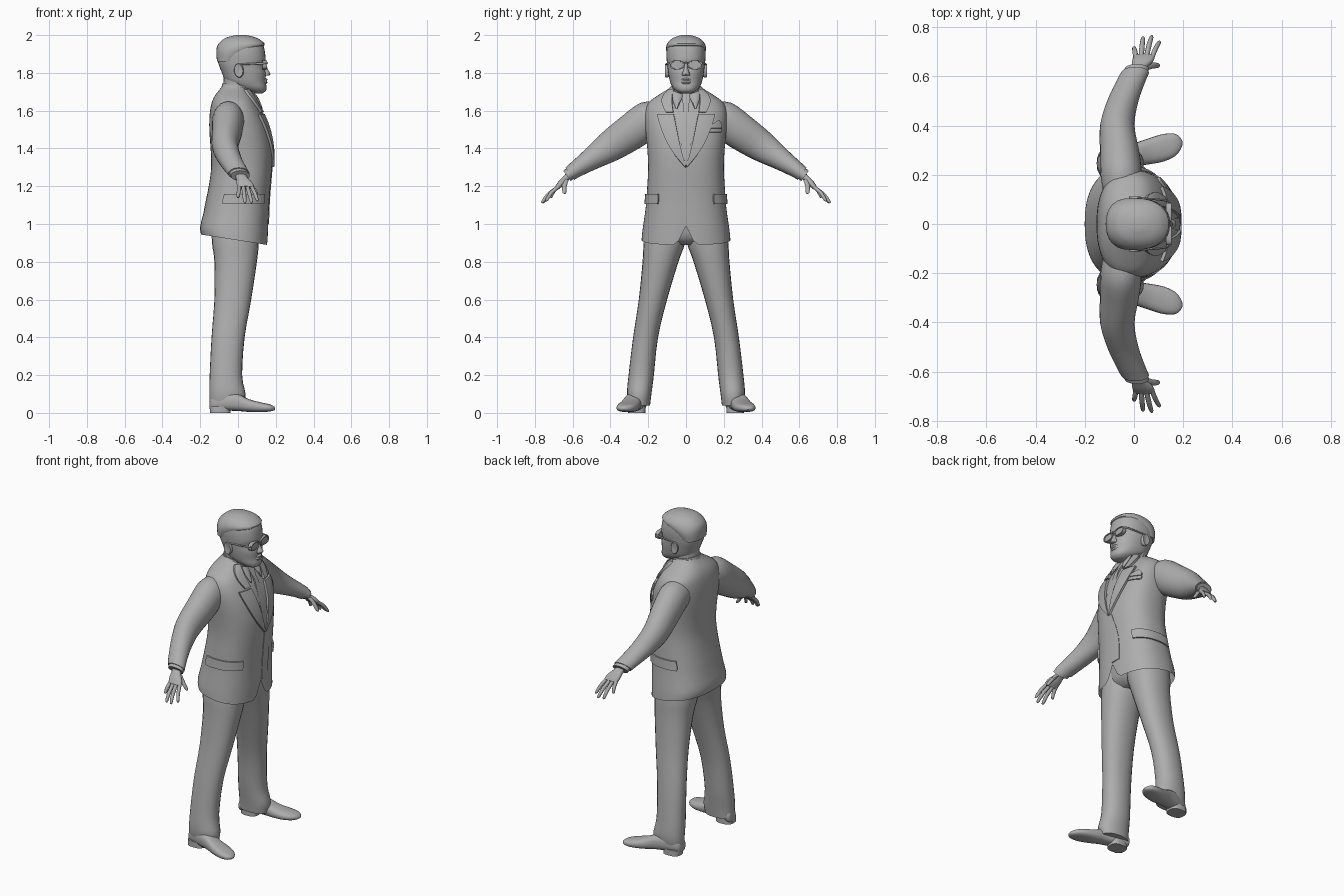
import bpy, math
from mathutils import Vector as V

gray = bpy.data.materials.new("plain gray")
gray.diffuse_color = (0.42, 0.42, 0.42, 1)


def sgnpow(a, p):
    return math.copysign(abs(a) ** p, a)


def finish(name, verts, faces, mirror, angle=45):
    me = bpy.data.meshes.new(name)
    me.from_pydata(verts, [], faces)
    me.materials.append(gray)
    ob = bpy.data.objects.new(name, me)
    bpy.context.collection.objects.link(ob)
    bpy.ops.object.select_all(action='DESELECT')
    ob.select_set(True)
    bpy.context.view_layer.objects.active = ob
    bpy.ops.object.mode_set(mode='EDIT')
    bpy.ops.mesh.select_all(action='SELECT')
    bpy.ops.mesh.normals_make_consistent(inside=False)
    bpy.ops.object.mode_set(mode='OBJECT')
    bpy.ops.object.shade_smooth_by_angle(angle=math.radians(angle))
    if mirror:
        ob.modifiers.new("Mirror", 'MIRROR').use_axis = (False, True, False)
    return ob


def spline(rows, sub):
    """Smooth interpolation between rows of numbers."""
    out = []
    for i in range(len(rows) - 1):
        a, b = rows[max(i - 1, 0)], rows[i]
        c, d = rows[i + 1], rows[min(i + 2, len(rows) - 1)]
        for k in range(sub):
            t = k / sub
            out.append([0.5 * (2 * q + (r - p) * t + (2 * p - 5 * q + 4 * r - s) * t * t
                               + (3 * q - p - 3 * r + s) * t ** 3)
                        for p, q, r, s in zip(a, b, c, d)])
    return out + [list(rows[-1])]


def loft(name, rings, n=20, e=2.0, sub=3, mirror=False, warp=None, caps=(True, True)):
    """Rings are (centre xyz, u axis xyz, v axis xyz)."""
    verts, faces = [], []
    rings = spline(rings, sub)
    for r in rings:
        c, u, v = V(r[:3]), V(r[3:6]), V(r[6:9])
        for i in range(n):
            a = math.tau * i / n
            p = c + u * sgnpow(math.cos(a), 2 / e) + v * sgnpow(math.sin(a), 2 / e)
            verts.append(warp(p) if warp else p)
    for j in range(len(rings) - 1):
        for i in range(n):
            k = (i + 1) % n
            faces.append((j * n + i, j * n + k, j * n + n + k, j * n + n + i))
    if caps[0]:
        faces.append(tuple(range(n)))
    if caps[1]:
        faces.append(tuple(range(len(verts) - n, len(verts))))
    return finish(name, verts, faces, mirror)


def level(z, x0, x1, ry, y=0.0):
    """Horizontal ring from its x range and half width."""
    return ((x0 + x1) / 2, y, z, (x1 - x0) / 2, 0, 0, 0, ry, 0)


def limb(points):
    """Rings along a path in the yz plane: (x, y, z, x radius, other radius)."""
    out = []
    for i, p in enumerate(points):
        a, b = points[max(i - 1, 0)], points[min(i + 1, len(points) - 1)]
        d = V((0, b[1] - a[1], b[2] - a[2])).normalized()
        out.append((*p[:3], p[3], 0, 0, 0, -d.z * p[4], d.y * p[4]))
    return out


# Jacket body, with a hem that drops at the front and parts in the middle
body = [level(*r) for r in (
    (.9, -.195, .157, .235), (.96, -.2, .16, .23), (1.1, -.175, .165, .212), (1.2, -.155, .172, .205),
    (1.3, -.142, .18, .2), (1.4, -.145, .18, .205), (1.5, -.152, .162, .215), (1.58, -.15, .132, .218),
    (1.64, -.14, .1, .2), (1.68, -.122, .078, .15), (1.715, -.095, .055, .095), (1.735, -.08, .045, .075))]
E = 2.4


def hem(p):
    w = max(0, (1.05 - p.z) / .15)
    lift = .045 - .157 * (p.x + .2)
    if p.x > .05:
        lift += .1 * max(0, 1 - abs(p.y) / .05)
    return V((p.x, p.y, p.z + w * lift))


jacket = loft("jacket", body, 56, E, 3, warp=hem, caps=(False, True))
dense = spline(body, 8)


def section(z):
    for a, b in zip(dense, dense[1:]):
        if a[2] <= z <= b[2]:
            t = (z - a[2]) / (b[2] - a[2])
            return [p + (q - p) * t for p, q in zip(a, b)]
    return dense[-1]


def on_body(y, z, lift):
    """Point on the front of the jacket."""
    r = section(z)
    s = min(1, abs(y) / r[7])
    x = r[0] + r[3] * (1 - s ** E) ** (1 / E)
    return V((x + lift, y + lift * .6 * math.copysign(s, y), z + lift * .3))


def plate(name, rows, lift, mirror=False, place=on_body, cols=7, sub=1):
    """Thin panel wrapped on the jacket; rows are (z, first, last)."""
    verts, faces = [], []
    rows = spline(rows, sub)
    for h in (-.008, lift):
        for z, a, b in rows:
            verts += [place(a + (b - a) * i / (cols - 1), z, h) for i in range(cols)]
    m = len(rows) * cols
    for j in range(len(rows) - 1):
        for i in range(cols - 1):
            q = [j * cols + i, j * cols + i + 1, j * cols + cols + i + 1, j * cols + cols + i]
            faces += [tuple(q), tuple(k + m for k in q)]
    edge = (list(range(cols)) + [j * cols + cols - 1 for j in range(1, len(rows))]
            + list(range(m - 2, m - cols - 1, -1)) + [j * cols for j in range(len(rows) - 2, 0, -1)])
    for a, b in zip(edge, edge[1:] + edge[:1]):
        faces.append((a, b, b + m, a + m))
    return finish(name, verts, faces, mirror, 35)


def on_side(a, z, lift):
    """Point on the jacket at an angle around it."""
    r = section(z)
    c, s = sgnpow(math.cos(a), 2 / E), sgnpow(math.sin(a), 2 / E)
    return V((r[0] + (r[3] + lift) * c, (r[7] + lift) * s, z))


# Lapels, tie, front overlap, pockets
plate("lapel", [(1.3, 0, .006), (1.38, .022, .07), (1.46, .04, .112), (1.54, .056, .14), (1.58, .064, .148)],
      .012, True, sub=3)
plate("jacket_collar", [(1.59, .066, .105), (1.64, .072, .125), (1.68, .07, .115), (1.71, .06, .085)], .013, True, sub=2)
plate("tie", [(1.31, -.004, .004), (1.42, -.026, .026), (1.6, -.016, .016), (1.62, -.012, .012),
              (1.66, -.022, .022), (1.69, -.018, .018)], .008)
plate("front_overlap", [(1.0, 0, .06), (1.15, 0, .06), (1.3, 0, .02)], .003, sub=3)
plate("pocket_flap", [(1.105, .7, 1.95), (1.125, .68, 1.97), (1.16, .7, 1.95)], .009, True, on_side, 14)
plate("breast_pocket", [(1.485, .118, .185), (1.505, .115, .188)], .005)
plate("pocket_square", [(1.505, .12, .185), (1.525, .135, .187), (1.548, .168, .172)], .009)

# Shirt collar and neck
loft("neck", [level(1.6, -.08, .06, .07), level(1.68, -.08, .07, .07), level(1.78, -.075, .08, .075)], 24)
loft("shirt_collar", [level(1.66, -.095, .085, .09), level(1.7, -.09, .083, .083), level(1.738, -.082, .075, .077)],
     28, sub=2, warp=lambda p: V((p.x, p.y, p.z - .15 * (p.x + .02))))
loft("collar_point", [(.075, .04, 1.695, .012, 0, 0, 0, .03, .01), (.1, .048, 1.66, .012, 0, 0, 0, .024, 0),
                      (.125, .05, 1.61, .006, 0, 0, 0, .004, 0)], 8, sub=2, mirror=True)

# Head
loft("head", [level(*r) for r in (
    (1.692, .07, .13, .03), (1.705, .035, .147, .053), (1.725, -.02, .151, .072), (1.755, -.065, .146, .085),
    (1.8, -.085, .147, .094), (1.838, -.1, .138, .099), (1.865, -.107, .146, .102), (1.9, -.11, .144, .104),
    (1.94, -.103, .136, .099), (1.97, -.083, .116, .083), (1.988, -.055, .085, .058), (1.997, -.02, .05, .03),
    (2.0, .01, .02, .006))], 32, 2.25)
loft("nose", [level(1.785, .12, .158, .02), level(1.793, .12, .172, .021), level(1.82, .12, .158, .012),
              level(1.85, .12, .147, .009)], 12)
loft("lips", [level(1.742, .11, .151, .025), level(1.75, .11, .156, .03), level(1.757, .11, .152, .03),
              level(1.765, .11, .157, .026), level(1.772, .11, .149, .02)], 14, sub=2)
loft("ear", [(.01, .088, 1.81, .018, 0, 0, 0, 0, .03), (.006, .102, 1.812, .024, 0, .006, -.006, 0, .037),
             (.003, .112, 1.813, .022, 0, .006, -.006, 0, .034), (.006, .11, 1.812, .012, 0, 0, 0, 0, .022)],
     16, sub=2, mirror=True)
loft("hair", [level(1.86, -.111, .005, .09), level(1.91, -.115, .07, .104), level(1.945, -.109, .139, .1035),
              level(1.97, -.088, .125, .088), level(1.988, -.06, .092, .063), level(2.0, -.01, .045, .025)], 32, 2.25)

# Glasses
loft("glasses_lens", [(x, .047, 1.842, 0, y, 0, 0, 0, z) for x, y, z in (
    (.13, .039, .024), (.153, .039, .024), (.153, .034, .019), (.148, .033, .018))],
    20, 2.8, sub=1, mirror=True)
loft("glasses_bridge", [(.151, -.012, 1.85, .004, 0, 0, 0, 0, .004), (.155, 0, 1.853, .004, 0, 0, 0, 0, .004),
                        (.151, .012, 1.85, .004, 0, 0, 0, 0, .004)], 8)
loft("glasses_arm", [(.148, .084, 1.852, 0, .004, 0, 0, 0, .005), (.12, .097, 1.85, 0, .004, 0, 0, 0, .005),
                     (0, .107, 1.845, 0, .004, 0, 0, 0, .004)], 8, mirror=True)

# Sleeves and shirt cuffs
loft("sleeve", limb([(-.05, .13, 1.56, .075, .09), (-.052, .2, 1.55, .084, .1), (-.058, .29, 1.487, .08, .096),
                     (-.068, .4, 1.412, .07, .083), (-.045, .5, 1.345, .063, .06), (-.01, .585, 1.288, .058, .044),
                     (.005, .615, 1.266, .056, .04)]), 24, mirror=True)
loft("cuff", limb([(.0, .6, 1.277, .05, .034), (.012, .63, 1.255, .05, .034)]), 20, sub=1, mirror=True)

# Hands
loft("palm", limb([(.008, .605, 1.272, .028, .02), (.02, .635, 1.243, .03, .017), (.035, .662, 1.215, .043, .017),
                   (.042, .683, 1.192, .043, .012)]), 16, 2.5, mirror=True)


def finger(name, a, b, r):
    a, b = V(a), V(b)
    mid = a.lerp(b, .5) + V((0, .005, .005))
    loft(name, limb([(*a, r, r), (*mid, r, r), (*a.lerp(b, .92), r * .8, r * .8), (*b, r * .3, r * .3)]),
         10, sub=2, mirror=True)


for name, a, b in (("little_finger", (.008, .672, 1.2), (.0, .718, 1.14)),
                   ("ring_finger", (.029, .68, 1.193), (.037, .76, 1.112)),
                   ("middle_finger", (.051, .682, 1.192), (.072, .765, 1.112)),
                   ("index_finger", (.072, .675, 1.198), (.104, .742, 1.122))):
    finger(name, a, b, .0105)
finger("thumb", (.04, .632, 1.238), (.1, .645, 1.16), .013)

# Trousers
loft("trouser_seat", [level(.89, -.09, .06, .1), level(.93, -.135, .105, .2), level(1.02, -.14, .12, .2)], 28)
loft("trouser_leg", [level(z, a, b, (o - i) / 2, (o + i) / 2) for z, a, b, i, o in (
    (.04, -.15, .03, .19, .3), (.1, -.152, .04, .183, .312), (.2, -.15, .022, .17, .304),
    (.4, -.14, .035, .148, .28), (.6, -.125, .07, .1, .25), (.8, -.125, .1, .04, .23),
    (.9, -.138, .11, .005, .224), (1.0, -.14, .11, .0, .21))], 24, 2.2, mirror=True)

# Shoes, toes turned slightly outward
loft("shoe", [(x, .245 + (x + .15) * .24, (t + b) / 2, 0, w, 0, 0, 0, (t - b) / 2) for x, w, b, t in (
    (-.15, .022, .02, .06), (-.135, .04, .012, .09), (-.06, .046, .012, .11), (0, .047, .01, .1),
    (.06, .053, .005, .072), (.12, .056, .004, .056), (.165, .046, .007, .046), (.188, .026, .012, .036),
    (.197, .006, .018, .026))], 20, 2.6, mirror=True)
loft("shoe_heel", [level(0, -.148, -.04, .046, .26), level(.035, -.148, -.04, .046, .26)], 20, 2.8, 1, mirror=True)
